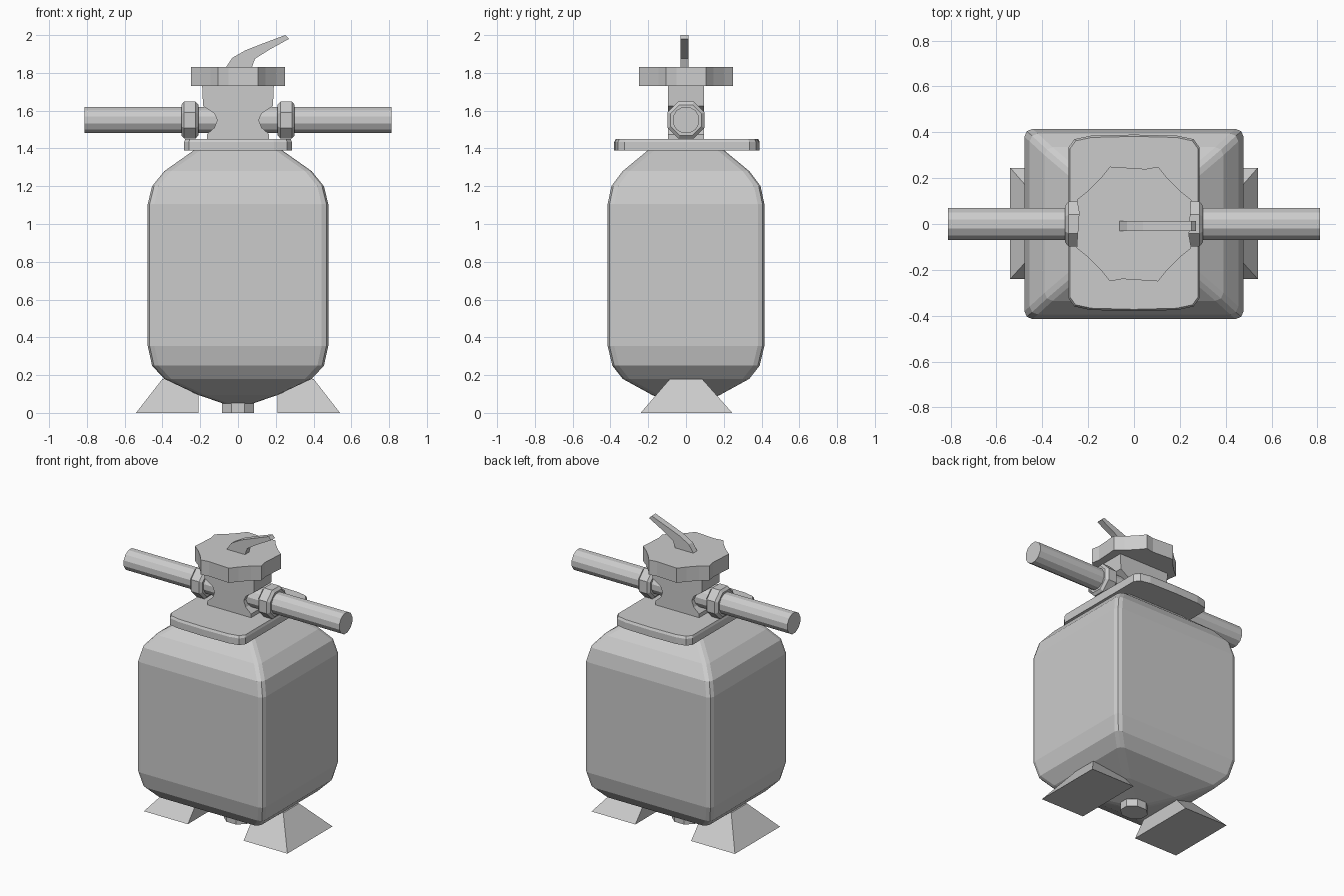
import bpy, bmesh, math
from mathutils import Vector

if "Cube" in bpy.data.objects:
    bpy.data.objects.remove(bpy.data.objects["Cube"])

grey = bpy.data.materials.new("light grey")
grey.diffuse_color = (0.6, 0.6, 0.6, 1)
grey.use_nodes = True
grey.node_tree.nodes["Principled BSDF"].inputs["Base Color"].default_value = grey.diffuse_color


def loft(name, rings):
    """Skin a stack of equal-length point rings and cap both ends."""
    bm = bmesh.new()
    rows = [[bm.verts.new(p) for p in ring] for ring in rings]
    n = len(rows[0])
    for a, b in zip(rows, rows[1:]):
        for i in range(n):
            j = (i + 1) % n
            bm.faces.new((a[i], a[j], b[j], b[i]))
    bm.faces.new(rows[0][::-1])
    bm.faces.new(rows[-1])
    bmesh.ops.recalc_face_normals(bm, faces=bm.faces)
    mesh = bpy.data.meshes.new(name)
    bm.to_mesh(mesh)
    bm.free()
    mesh.materials.append(grey)
    ob = bpy.data.objects.new(name, mesh)
    bpy.context.collection.objects.link(ob)
    return ob


def rounded_rect(hx, hy, z, r, cy=0, steps=2):
    pts = []
    for k, (sx, sy) in enumerate(((1, 1), (-1, 1), (-1, -1), (1, -1))):
        for i in range(steps + 1):
            a = math.pi / 2 * (k + i / steps)
            pts.append((sx * (hx - r) + r * math.cos(a),
                        cy + sy * (hy - r) + r * math.sin(a), z))
    return pts


def ring_x(x, r, n, z=1.55):
    return [(x, r * math.cos(2 * math.pi * (i + .5) / n),
             z + r * math.sin(2 * math.pi * (i + .5) / n)) for i in range(n)]


def slab_y(name, profile, y0, y1):
    return loft(name, [[(x, y, z) for x, z in profile] for y in (y0, y1)])


# Tank: rounded rectangular sections
levels = [(.05, .08, .07), (.095, .21, .18), (.18, .39, .335), (.25, .455, .39),
          (.355, .478, .415), (1.105, .478, .415), (1.2, .455, .395),
          (1.28, .39, .335), (1.40, .22, .19)]
loft("tank", [rounded_rect(hx, hy, z, .035) for z, hx, hy in levels])

# Collar plate with chamfered corners and bowed ends
plate = [(.285, .33), (.26, .365), (.19, .38), (0, .385)]
plate += [(-x, y) for x, y in plate[-2::-1]]
plate += [(-x, -y) for x, y in plate]
loft("collar_plate", [[(x * s, y * s + .005, z) for x, y in plate]
                      for z, s in ((1.39, 1), (1.435, 1), (1.45, .98))])

# Valve body with a waist where the pipes enter
side = [(.165, 1.44), (.165, 1.475), (.125, 1.51), (.11, 1.55), (.125, 1.585),
        (.185, 1.625), (.19, 1.74)]
slab_y("valve_body", side + [(-x, z) for x, z in reversed(side)], -.095, .095)

# Knob: octagonal with scooped diagonal sides
quarter = [(.25, .105), (.20, .145), (.145, .20), (.105, .25), (.05, .24)]
knob = []
for k in range(4):
    c, s = (1, 0, -1, 0)[k], (0, 1, 0, -1)[k]
    knob += [(x * c - y * s, x * s + y * c) for x, y in quarter]
loft("knob", [[(x, y, z) for x, y in knob] for z in (1.73, 1.83)])

# Curved lever on the knob
slab_y("lever", [(-.07, 1.82), (-.03, 1.88), (.04, 1.92), (.13, 1.955), (.25, 2.0),
                 (.27, 1.98), (.17, 1.925), (.09, 1.875), (.07, 1.82)], -.03, .012)

for sx, tag in ((1, "right"), (-1, "left")):
    # Pipe and union nut
    loft("pipe_" + tag, [ring_x(sx * x, .072, 12) for x in (.10, .812)])
    loft("union_nut_" + tag, [ring_x(sx * x, r, 8) for x, r in
                              ((.21, .088), (.225, .106), (.285, .106), (.30, .088))])
    # Splayed foot
    loft("foot_" + tag, [
        [(sx * .54, -.24, 0), (sx * .54, .245, 0), (sx * .21, .245, 0), (sx * .21, -.24, 0)],
        [(sx * .40, -.085, .18), (sx * .40, .085, .18),
         (sx * .21, .085, .18), (sx * .21, -.085, .18)]])

# Drain plug under the tank
loft("drain_plug", [[(.085 * math.cos(i * math.pi / 4 + math.pi / 8) / math.cos(math.pi / 8),
                      .08 * math.sin(i * math.pi / 4 + math.pi / 8), z)
                     for i in range(8)] for z in (0, .09)])
